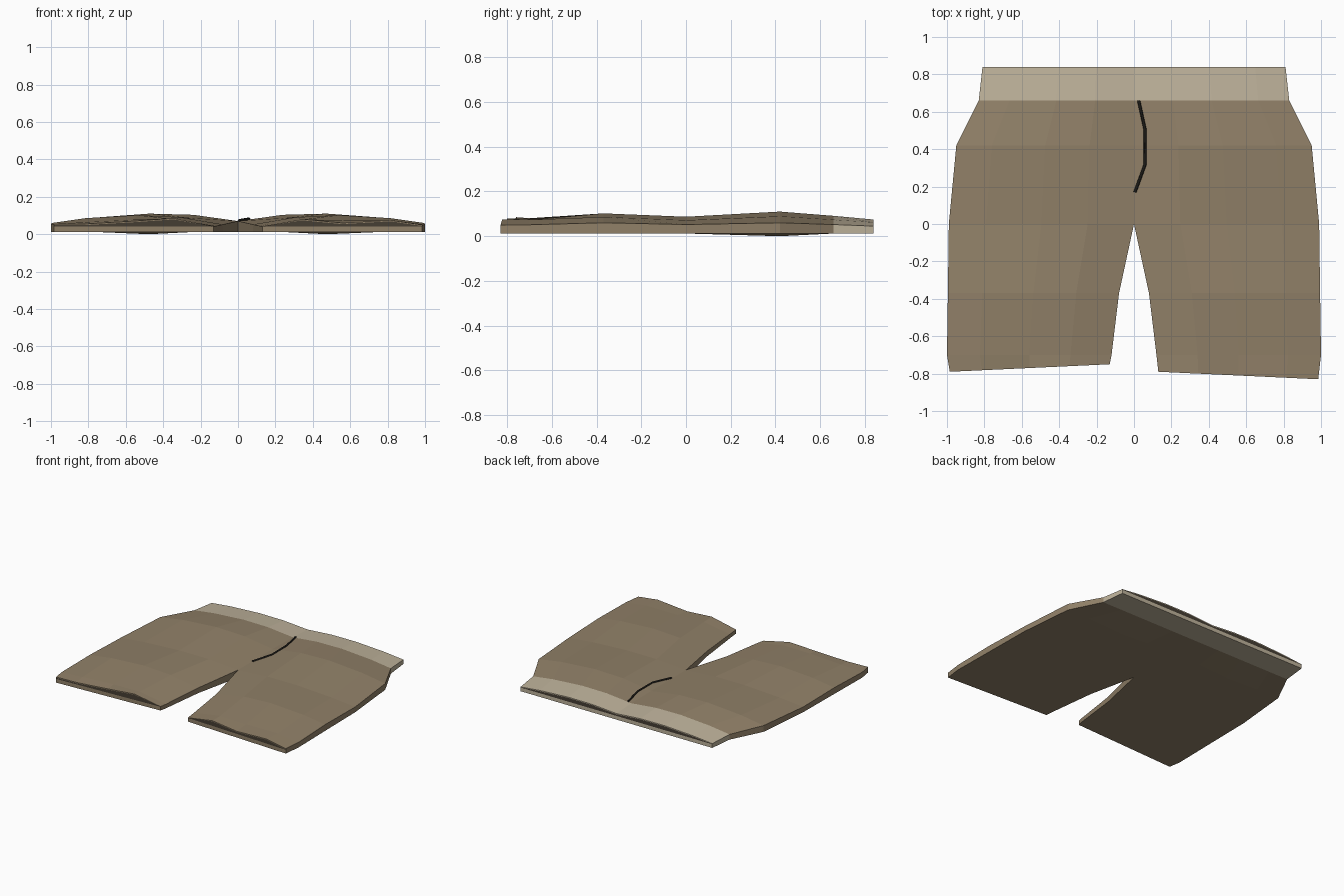
import bpy
import bmesh

cube = bpy.data.objects.get("Cube")
if cube:
    bpy.data.objects.remove(cube)


def material(name, color):
    m = bpy.data.materials.new(name)
    m.use_nodes = True
    m.diffuse_color = (*color, 1)
    m.node_tree.nodes["Principled BSDF"].inputs["Base Color"].default_value = (*color, 1)
    return m


tan = material("tan cloth", (0.285, 0.22, 0.14))
light = material("light waistband", (0.52, 0.45, 0.33))
inside = material("shadowed lining", (0.06, 0.048, 0.033))
black = material("dark stitching", (0.012, 0.011, 0.009))

COLUMNS = [0, 0.25, 0.5, 0.8, 1]      # inner seam to outer seam
BULGE = [0, 0.8, 1, 0.6, 0]
FLOOR, RIM = 0.012, 0.04
# Rows of each half: y, inner x, outer x, inner z, outer z, bulge height
ROWS = [
    (-0.70, 0.12, 1.00, 0.045, 0.052, 0.036),
    (-0.37, 0.08, 0.995, 0.052, 0.06, 0.046),
    (0.00, 0.0, 0.99, 0.07, 0.052, 0.026),
    (0.42, 0.0, 0.95, 0.07, 0.06, 0.045),
    (0.66, 0.0, 0.83, 0.068, 0.052, 0.031),
    (0.84, 0.0, 0.81, 0.058, 0.045, 0.023),
]
# Each leg has its own slanted hem and its own folds
HEMS = {
    -1: ((-0.75, -0.79), (0.042, 0.085, 0.07, 0.055, 0.055)),
    1: ((-0.79, -0.83), (0.042, 0.08, 0.06, 0.075, 0.05)),
}


def top_rows(side):
    (y_in, y_out), folds = HEMS[side]
    rows = [[(side * (0.13 + 0.855 * t), y_in + (y_out - y_in) * t, z)
             for t, z in zip(COLUMNS, folds)]]
    for y, x0, x1, z0, z1, bulge in ROWS:
        row = []
        for t, b, fold in zip(COLUMNS, BULGE, folds):
            z = z0 + (z1 - z0) * t + bulge * b
            if y == ROWS[0][0]:
                z = (z + fold) / 2
            row.append((side * (x0 + (x1 - x0) * t), y, z))
        rows.append(row)
    return rows


def build_shell():
    bm = bmesh.new()

    def face(points, mat):
        f = bm.faces.new([bm.verts.new(p) for p in points])
        f.material_index = mat

    for side in (-1, 1):
        top = top_rows(side)
        # The underside sags a little below the hips
        low = [[(x, y, 0 if (i, j) == (4, 2) else FLOOR)
                for j, (x, y, z) in enumerate(row)] for i, row in enumerate(top)]
        last = len(top) - 1
        for i in range(last):
            mat = 1 if i == last - 1 else 0
            for sheet in (top, low):
                for j in range(len(COLUMNS) - 1):
                    face((sheet[i][j], sheet[i][j + 1], sheet[i + 1][j + 1], sheet[i + 1][j]), mat)
            # Outer side wall, plus the inner leg wall below the crotch
            for j in ((0, -1) if i < 3 else (-1,)):
                face((low[i][j], low[i + 1][j], top[i + 1][j], top[i][j]), mat)
        # Hem and waist ends: cloth rim, dark opening, thin upper cloth edge
        for i, mat in ((0, 0), (last, 1)):
            levels = [low[i],
                      [(x, y, RIM) for x, y, z in top[i]],
                      [(x, y, max(RIM + 0.001, z - 0.006)) for x, y, z in top[i]],
                      top[i]]
            for k, m in enumerate((mat, 2, mat)):
                a, b = levels[k], levels[k + 1]
                for j in range(len(COLUMNS) - 1):
                    face((a[j], a[j + 1], b[j + 1], b[j]), m)

    bmesh.ops.remove_doubles(bm, verts=bm.verts, dist=0.0005)
    bmesh.ops.recalc_face_normals(bm, faces=bm.faces)
    mesh = bpy.data.meshes.new("shorts")
    bm.to_mesh(mesh)
    bm.free()
    for m in (tan, light, inside):
        mesh.materials.append(m)
    bpy.context.collection.objects.link(bpy.data.objects.new("shorts", mesh))


build_shell()

# Curved fly stitching on the front
curve = bpy.data.curves.new("fly_stitching", "CURVE")
curve.dimensions = "3D"
curve.bevel_depth = 0.008
curve.bevel_resolution = 0
curve.use_fill_caps = True
path = [(0.025, 0.66, 0.076), (0.06, 0.5, 0.082), (0.06, 0.32, 0.08), (0.005, 0.17, 0.073)]
spline = curve.splines.new("POLY")
spline.points.add(len(path) - 1)
for p, co in zip(spline.points, path):
    p.co = (*co, 1)
curve.materials.append(black)
bpy.context.collection.objects.link(bpy.data.objects.new("fly_stitching", curve))
